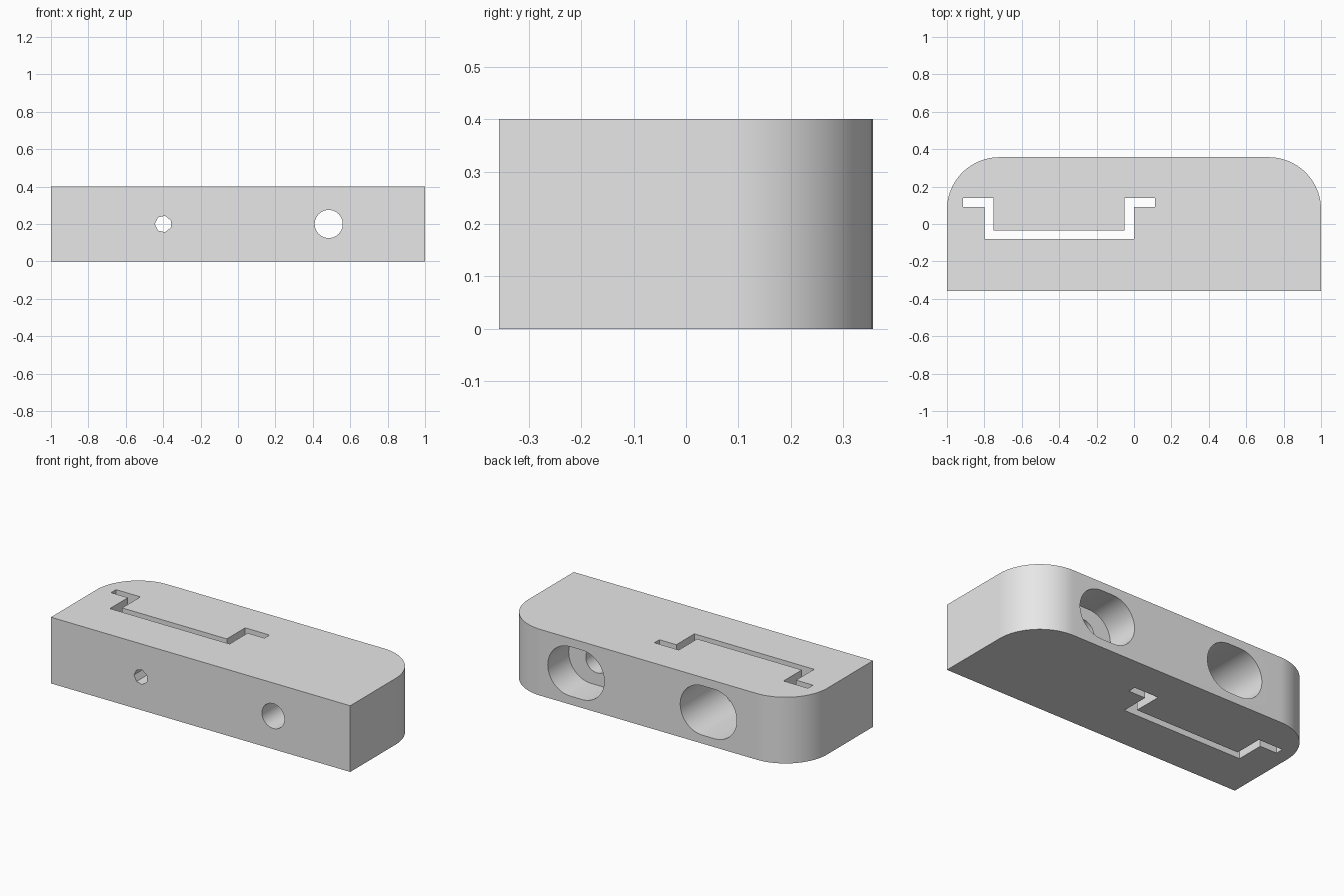
import bpy
import bmesh
from math import cos, sin, pi, radians
from mathutils import Vector

cube = bpy.data.objects.get("Cube")
if cube:
    bpy.data.objects.remove(cube, do_unlink=True)

WIDTH, DEPTH, HEIGHT, CORNER = 2.0, 0.714, 0.4, 0.28
BACK = DEPTH / 2
MID_Z = HEIGHT / 2

grey = bpy.data.materials.new("light_grey")
grey.diffuse_color = (0.8, 0.8, 0.8, 1)
grey.use_nodes = True
grey.node_tree.nodes["Principled BSDF"].inputs["Base Color"].default_value = (0.8, 0.8, 0.8, 1)


def arc(cx, cy, r, start, end, steps):
    """Points along a circular arc, angles in degrees."""
    angles = [radians(start + (end - start) * i / steps) for i in range(steps + 1)]
    return [(cx + r * cos(a), cy + r * sin(a)) for a in angles]


def prism(name, points, start, end, along):
    """Extrude a closed outline: along 'z' from an xy outline, along 'y' from an xz outline."""
    place = (lambda u, v, w: (u, v, w)) if along == "z" else (lambda u, v, w: (u, w, v))
    bm = bmesh.new()
    face = bm.faces.new([bm.verts.new(place(u, v, start)) for u, v in points])
    grown = bmesh.ops.extrude_face_region(bm, geom=[face])["geom"]
    offset = Vector(place(0, 0, end - start))
    bmesh.ops.translate(bm, vec=offset, verts=[g for g in grown if isinstance(g, bmesh.types.BMVert)])
    bmesh.ops.recalc_face_normals(bm, faces=bm.faces)
    mesh = bpy.data.meshes.new(name)
    bm.to_mesh(mesh)
    bm.free()
    mesh.materials.append(grey)
    obj = bpy.data.objects.new(name, mesh)
    bpy.context.collection.objects.link(obj)
    return obj


def pocket_outline(x, r=0.149, half=0.04):
    """Rounded slot lying along x."""
    return arc(x + half, MID_Z, r, -90, 90, 24) + arc(x - half, MID_Z, r, 90, 270, 24)


def round_outline(x, r, sides):
    return arc(x, MID_Z, r, 180, 540, sides)[:-1]


# Block with two rounded rear corners
cx, cy = WIDTH / 2 - CORNER, BACK - CORNER
outline = [(-WIDTH / 2, -BACK), (WIDTH / 2, -BACK)]
outline += arc(cx, cy, CORNER, 0, 90, 24) + arc(-cx, cy, CORNER, 90, 180, 24)
block = prism("holder_block", outline, 0, HEIGHT, "z")

# Hat-shaped channel running through the full height
middle = -0.4
half_channel = [(0.35, -0.035), (0.35, 0.14), (0.513, 0.14),
                (0.513, 0.092), (0.4, 0.092), (0.4, -0.08)]
channel = [(middle + x, y) for x, y in half_channel]
channel += [(middle - x, y) for x, y in reversed(half_channel)]

# Rear pockets and the narrower holes to the front
bolt_x = 0.485
cutters = [
    prism("channel_cutter", channel, -0.1, HEIGHT + 0.1, "z"),
    prism("deep_pocket_cutter", pocket_outline(middle), -0.06, BACK + 0.1, "y"),
    prism("bolt_pocket_cutter", pocket_outline(bolt_x), BACK - 0.2, BACK + 0.1, "y"),
    prism("pilot_hole_cutter", round_outline(middle, 0.045, 7), -BACK - 0.1, 0.1, "y"),
    prism("bolt_hole_cutter", round_outline(bolt_x, 0.075, 40), -BACK - 0.1, BACK - 0.1, "y"),
]
for cutter in cutters:
    cutter.hide_render = True
    mod = block.modifiers.new(cutter.name, "BOOLEAN")
    mod.operation = "DIFFERENCE"
    mod.solver = "EXACT"
    mod.object = cutter

# Bake the cuts and remove the cutters
graph = bpy.context.evaluated_depsgraph_get()
carved = bpy.data.meshes.new_from_object(block.evaluated_get(graph))
block.modifiers.clear()
block.data = carved
for cutter in cutters:
    bpy.data.objects.remove(cutter, do_unlink=True)
carved.materials.clear()
carved.materials.append(grey)
for poly in carved.polygons:
    poly.material_index = 0

# Smooth the curved walls, keep the edges sharp
bpy.ops.object.select_all(action="DESELECT")
block.select_set(True)
bpy.context.view_layer.objects.active = block
bpy.ops.object.shade_smooth_by_angle(angle=radians(30))
